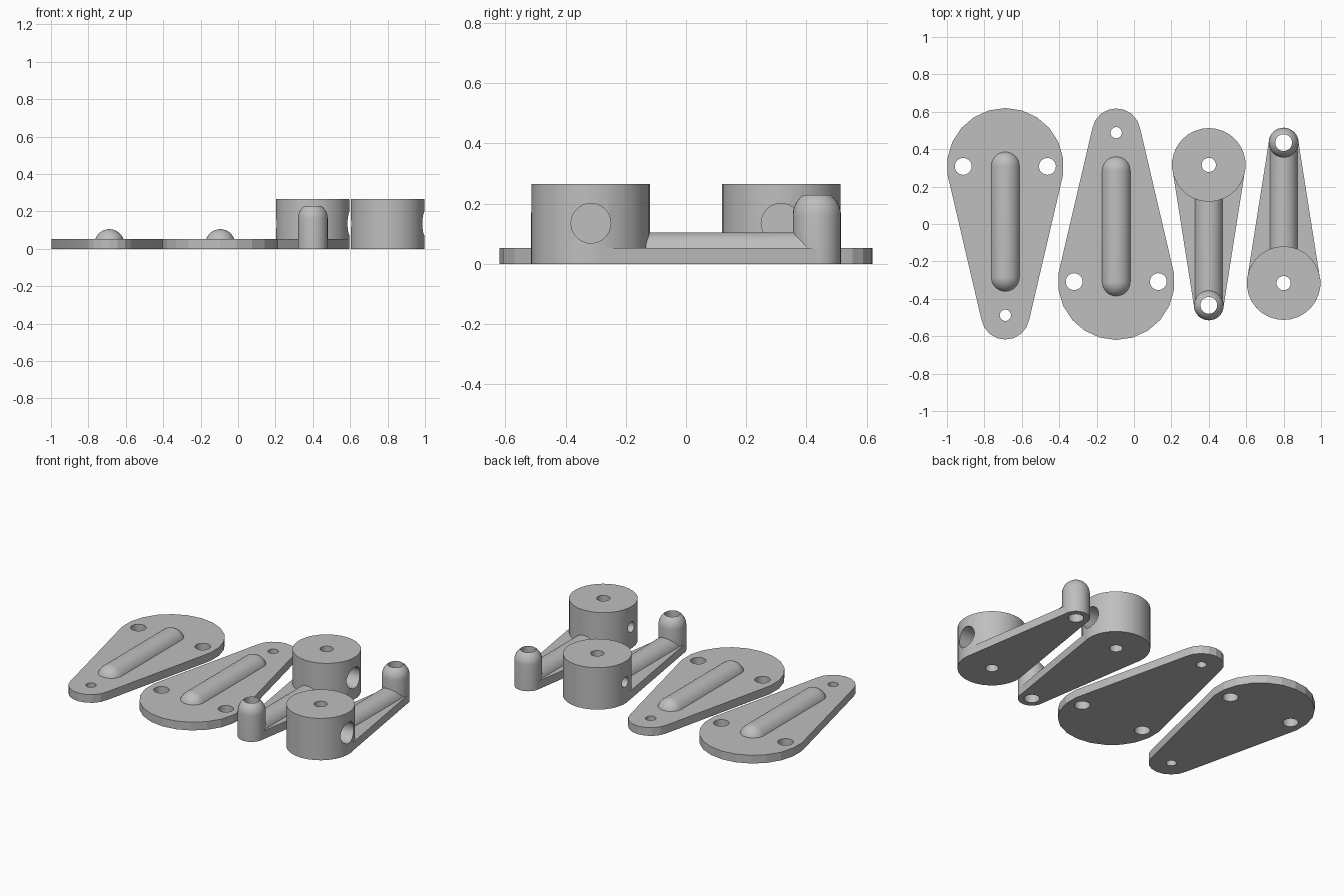
import bpy, bmesh
from math import sin, cos, pi, radians
from mathutils import Vector

cube = bpy.data.objects.get("Cube")
if cube:
    bpy.data.objects.remove(cube, do_unlink=True)

grey = bpy.data.materials.new("plain_grey")
grey.use_nodes = True
COLOUR = (0.52, 0.52, 0.52, 1)
grey.diffuse_color = COLOUR
grey.node_tree.nodes["Principled BSDF"].inputs["Base Color"].default_value = COLOUR


def disc(x, y, r, z0, z1, n):
    """Points of an upright round slab, first point on the y axis."""
    return [Vector((x + r * sin(2 * pi * i / n), y + r * cos(2 * pi * i / n), z))
            for i in range(n) for z in (z0, z1)]


def dome(x, y, z, r, n=32):
    """Points of an upper hemisphere."""
    rings = n // 4
    return [p for k in range(rings)
            for p in disc(x, y, r * cos(k * pi / 2 / rings),
                          z + r * sin(k * pi / 2 / rings),
                          z + r * sin(k * pi / 2 / rings), n)[::2]] + [Vector((x, y, z + r))]


def hull(name, points):
    """Solid object wrapped round the points."""
    bm = bmesh.new()
    for p in points:
        bm.verts.new(p)
    res = bmesh.ops.convex_hull(bm, input=bm.verts[:])
    loose = {g for g in res["geom_interior"] + res["geom_unused"]
             if isinstance(g, bmesh.types.BMVert)}
    bmesh.ops.delete(bm, geom=list(loose), context='VERTS')
    bmesh.ops.dissolve_limit(bm, angle_limit=radians(0.5), verts=bm.verts[:], edges=bm.edges[:])
    bmesh.ops.recalc_face_normals(bm, faces=bm.faces[:])
    mesh = bpy.data.meshes.new(name)
    bm.to_mesh(mesh)
    bm.free()
    mesh.materials.append(grey)
    obj = bpy.data.objects.new(name, mesh)
    bpy.context.collection.objects.link(obj)
    return obj


def combine(body, tool, operation):
    """Apply a boolean and drop the tool."""
    bpy.context.view_layer.objects.active = body
    mod = body.modifiers.new("combine", 'BOOLEAN')
    mod.operation = operation
    mod.solver = 'EXACT'
    mod.object = tool
    bpy.ops.object.modifier_apply(modifier=mod.name)
    bpy.data.objects.remove(tool, do_unlink=True)


def drill(body, x, y, r):
    combine(body, hull("drill", disc(x, y, r, -0.1, 0.5, 32)), 'DIFFERENCE')


def drill_side(body, x0, x1, y, z, r):
    """Blind hole running along x."""
    pts = [Vector((p.z, y + p.x, z + p.y)) for p in disc(0, 0, r, x0, x1, 32)]
    combine(body, hull("side_drill", pts), 'DIFFERENCE')


def finish(obj):
    bpy.ops.object.select_all(action='DESELECT')
    obj.select_set(True)
    bpy.context.view_layer.objects.active = obj
    bpy.ops.object.shade_smooth_by_angle(angle=radians(14))


THICK = 0.052


def ridge(x, ya, yb, r):
    base = 0.105 - r
    return hull("ridge", dome(x, ya, base, r) + dome(x, yb, base, r))


def cover_plate(name, x, s):
    """Teardrop plate with a raised ridge and three holes; s points to the wide end."""
    plate = hull(name, disc(x, s * 0.308, 0.312, 0, THICK, 22)
                 + disc(x, -s * 0.488, 0.13, 0, THICK, 18))
    combine(plate, ridge(x, s * 0.31, -s * 0.285, 0.08), 'UNION')
    for dx in (-0.225, 0.225):
        drill(plate, x + dx, s * 0.308, 0.045)
    drill(plate, x, -s * 0.488, 0.03)
    finish(plate)


def lever(name, x, s):
    """Tapered arm with a tall hub at one end and a domed post at the other."""
    hub_y, post_y = s * 0.316, -s * 0.435
    arm = hull(name, disc(x, hub_y, 0.196, 0, THICK, 30) + disc(x, post_y, 0.079, 0, THICK, 32))
    combine(arm, ridge(x, hub_y, post_y, 0.078), 'UNION')
    combine(arm, hull("hub", disc(x, hub_y, 0.197, 0, 0.265, 30)), 'UNION')
    combine(arm, hull("post", disc(x, post_y, 0.08, 0, 0.16, 32)
                      + dome(x, post_y, 0.163, 0.08)), 'UNION')
    drill(arm, x, hub_y, 0.038)
    drill(arm, x, post_y, 0.045)
    # wide pocket on one side of the hub, narrow screw hole on the other
    drill_side(arm, x + 0.09, x + 0.3, hub_y, 0.135, 0.066)
    drill_side(arm, x - 0.3, x - 0.02, hub_y, 0.135, 0.032)
    finish(arm)


cover_plate("left_plate", -0.688, 1)
cover_plate("right_plate", -0.095, -1)
lever("inner_lever", 0.4, 1)
lever("outer_lever", 0.8, -1)
